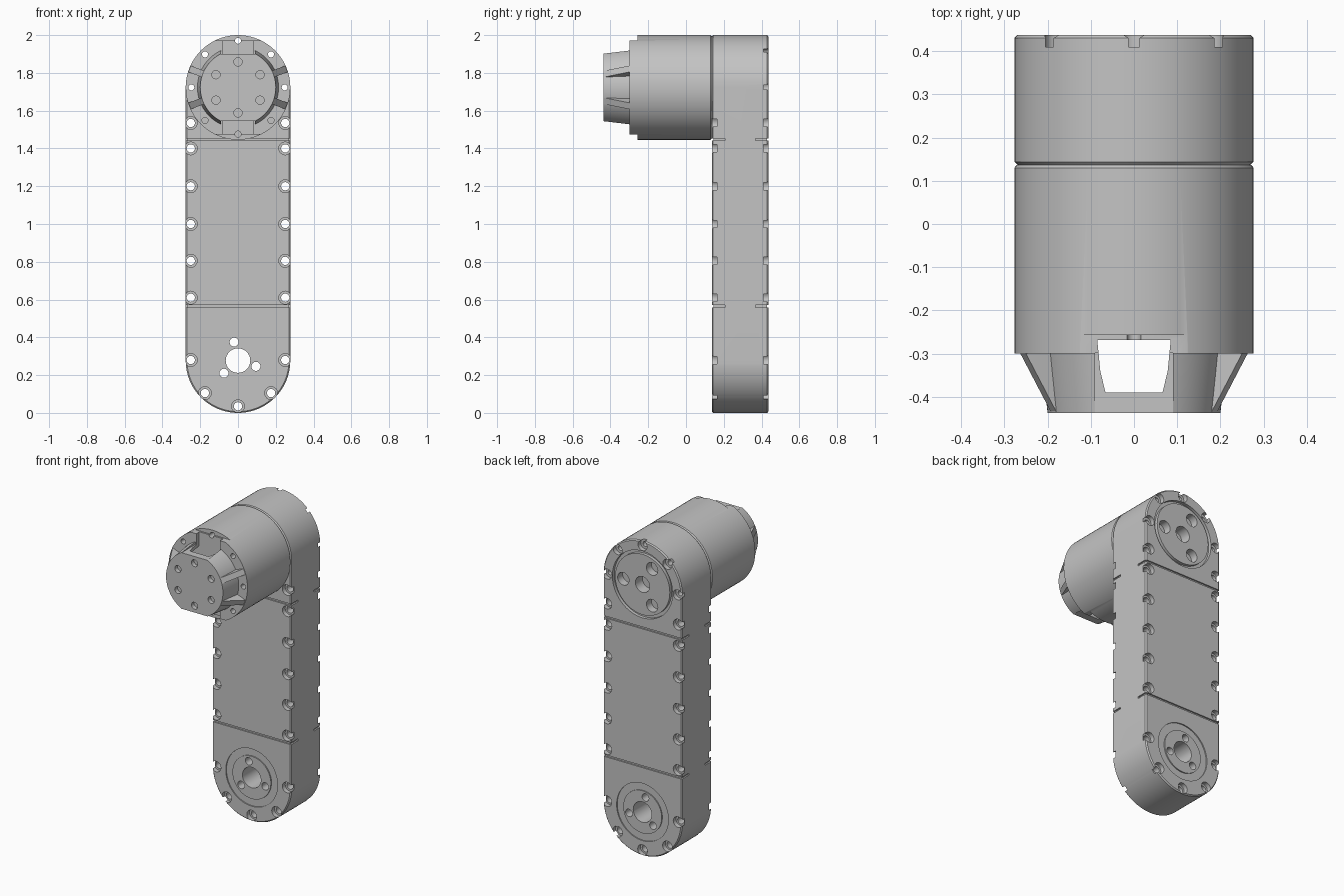
import bpy, bmesh, math
from mathutils import Vector

old = bpy.data.objects.get("Cube")
if old:
    bpy.data.objects.remove(old, do_unlink=True)

R = 0.277                  # radius of both arm ends and of the motor
LOW, TOP = R, 2 - R        # joint axis heights
FRONT, BACK = 0.137, 0.437  # faces of the arm

grey = bpy.data.materials.new("machined_grey")
grey.use_nodes = True
colour = (0.55, 0.55, 0.55, 1)
grey.diffuse_color = colour
grey.node_tree.nodes["Principled BSDF"].inputs["Base Color"].default_value = colour


def lathe(bm, profile, x=0, z=0, segs=16, ring=False):
    """Revolve (radius, y) points about a y-parallel axis."""
    rows = [[bm.verts.new((x + r * math.cos(2 * math.pi * i / segs), y,
                           z + r * math.sin(2 * math.pi * i / segs)))
             for i in range(segs)] for r, y in profile]
    pairs = list(zip(rows, rows[1:]))
    if ring:
        pairs.append((rows[-1], rows[0]))
    else:
        bm.faces.new(rows[0])
        bm.faces.new(rows[-1])
    for a, b in pairs:
        for i in range(segs):
            j = (i + 1) % segs
            bm.faces.new((a[i], a[j], b[j], b[i]))


def loft(bm, start, end):
    """Close a solid between two matching loops of points."""
    a, b = ([bm.verts.new(p) for p in loop] for loop in (start, end))
    bm.faces.new(a)
    bm.faces.new(b)
    for i in range(len(a)):
        j = (i + 1) % len(a)
        bm.faces.new((a[i], a[j], b[j], b[i]))


def prism(bm, outline, z0, z1):
    """Extrude an (x, y) outline from z0 to z1."""
    loft(bm, [(x, y, z0) for x, y in outline], [(x, y, z1) for x, y in outline])


def box(bm, x, y0, y1, z0, z1):
    prism(bm, [(-x, y0), (x, y0), (x, y1), (-x, y1)], z0, z1)


def finish(name, bm):
    bmesh.ops.recalc_face_normals(bm, faces=bm.faces)
    mesh = bpy.data.meshes.new(name)
    bm.to_mesh(mesh)
    bm.free()
    mesh.materials.append(grey)
    obj = bpy.data.objects.new(name, mesh)
    bpy.context.collection.objects.link(obj)
    return obj


def activate(obj):
    for o in bpy.context.selected_objects:
        o.select_set(False)
    obj.select_set(True)
    bpy.context.view_layer.objects.active = obj


def cut(obj, bm):
    """Subtract a cutter mesh and throw the cutter away."""
    cutter = finish("cutter", bm)
    cutter.hide_render = True
    mod = obj.modifiers.new("cut", 'BOOLEAN')
    mod.operation, mod.solver, mod.object = 'DIFFERENCE', 'EXACT', cutter
    activate(obj)
    bpy.ops.object.modifier_apply(modifier=mod.name)
    bpy.data.objects.remove(cutter, do_unlink=True)


def smooth(obj):
    activate(obj)
    bpy.ops.object.shade_smooth_by_angle(angle=math.radians(25))


def around(radius, degrees):
    return [(radius * math.cos(math.radians(d)), radius * math.sin(math.radians(d)))
            for d in degrees]


def stadium(radius, y, steps=40):
    """Loop around both arm ends at depth y."""
    return [(x, y, centre + z) for centre, turn in ((TOP, 0), (LOW, 180))
            for x, z in around(radius, [turn + 180 * i / steps for i in range(steps + 1)])]


# Arm: a stadium-shaped slab with softened rims
bm = bmesh.new()
loft(bm, stadium(R, FRONT), stadium(R, BACK))
rims = [e for e in bm.edges if abs(e.verts[0].co.y - e.verts[1].co.y) < 1e-5]
bmesh.ops.recalc_face_normals(bm, faces=bm.faces)
bmesh.ops.bevel(bm, geom=rims, offset=0.007, segments=1, affect='EDGES')
arm = finish("arm_body", bm)

# Bolt holes with counterbores that break through the side wall
bm = bmesh.new()
bolts = [(0, 0.035)]
for s in (-1, 1):
    bolts += [(s * 0.25, z) for z in (0.28, 0.61, 0.805, 1.0, 1.2, 1.4, 1.535)]
    bolts.append((s * 0.175, 0.105))
for x, z in bolts:
    lathe(bm, [(0.034, 0.1), (0.034, FRONT + 0.028), (0.022, FRONT + 0.028),
               (0.022, BACK - 0.028), (0.034, BACK - 0.028), (0.034, 0.5)], x, z)
for x, z in around(0.247, (0, 45, 90, 135, 180)):
    lathe(bm, [(0.016, 0.1), (0.016, BACK - 0.028), (0.032, BACK - 0.028), (0.032, 0.5)],
          x, TOP + z)
cut(arm, bm)

# Lower joint: centre bore, three pin holes, ring recess on both faces
bm = bmesh.new()
lathe(bm, [(0.065, 0.1), (0.065, 0.5)], 0, LOW, 32)
for x, z in around(0.1, (102, 222, 342)):
    lathe(bm, [(0.024, 0.1), (0.024, 0.5)], x, LOW + z)
for y0, y1 in ((0.1, FRONT + 0.007), (BACK - 0.007, 0.5)):
    lathe(bm, [(0.135, y0), (0.182, y0), (0.182, y1), (0.135, y1)], 0, LOW, 64, True)
# Upper joint: ring groove and blind holes on the back
lathe(bm, [(0.192, 0.5), (0.212, 0.5), (0.212, BACK - 0.02), (0.192, BACK - 0.02)],
      0, TOP, 64, True)
lathe(bm, [(0.05, BACK - 0.07), (0.05, 0.5)], 0, TOP, 32)
for x, z in around(0.135, (0, 120, 240)):
    lathe(bm, [(0.04, BACK - 0.05), (0.04, 0.5)], x, TOP + z, 24)
cut(arm, bm)

# Seams between the end housings and the cover plates, wrapping the corners
bm = bmesh.new()
for z in (0.565, 1.447):
    for edge, inward in ((FRONT, 1), (BACK, -1)):
        out, floor, end = edge - 0.04 * inward, edge + 0.009 * inward, edge + 0.07 * inward
        half = [(0.3, out), (0.3, end), (R - 0.009, end), (R - 0.009, floor)]
        prism(bm, half + [(-x, y) for x, y in reversed(half)], z - 0.006, z + 0.006)
cut(arm, bm)
smooth(arm)

# Motor: drum, flange ring and tapering nose
bm = bmesh.new()
lathe(bm, [(0.2, -BACK), (0.215, -0.3), (R, -0.3), (R, 0.13), (R - 0.006, 0.1365)],
      0, TOP, 80)
motor = finish("motor_housing", bm)

# Hollow inside the nose
bm = bmesh.new()
lathe(bm, [(0.17, -0.39), (0.18, -0.268)], 0, TOP, 48)
cut(motor, bm)

# Open windows above and below, running right through
bm = bmesh.new()
prism(bm, [(-0.085, -0.268), (0.085, -0.268), (0.078, -0.34), (0.066, -0.39),
           (-0.066, -0.39), (-0.078, -0.34)], TOP - 0.4, TOP + 0.4)
cut(motor, bm)

# Bites out of the flange and the nose rim
for half, y0, y1, inner in ((0.124, -0.32, -0.257, 0.248), (0.09, -0.5, -0.298, 0.178)):
    bm = bmesh.new()
    box(bm, half, y0, y1, TOP + inner, TOP + 0.4)
    box(bm, half, y0, y1, TOP - 0.4, TOP - inner)
    cut(motor, bm)

# Flange bolt holes and blind holes in the output face
bm = bmesh.new()
for x, z in around(0.247, (0, 45, 90, 135, 180)):
    lathe(bm, [(0.016, -0.35), (0.016, 0.2)], x, TOP + z)
for x, z in around(0.247, (225, 270, 315)):
    lathe(bm, [(0.016, -0.35), (0.016, -0.24)], x, TOP + z)
for x, z in around(0.135, range(30, 390, 60)):
    lathe(bm, [(0.022, -0.5), (0.022, -0.41)], x, TOP + z)
cut(motor, bm)
smooth(motor)

# Four sloping ribs bracing the nose against the flange
for side, angles in (("left", (-21, 21)), ("right", (159, 201))):
    for a in angles:
        bm = bmesh.new()
        prism(bm, [(0.185, -0.295), (0.274, -0.295), (0.274, -0.301), (0.199, -0.435),
                   (0.185, -0.435)], -0.018, 0.018)
        c, s = math.cos(math.radians(a)), math.sin(math.radians(a))
        for v in bm.verts:
            v.co = Vector((v.co.x * c - v.co.z * s, v.co.y, TOP + v.co.x * s + v.co.z * c))
        finish(("upper_" if s > 0 else "lower_") + side + "_rib", bm)
